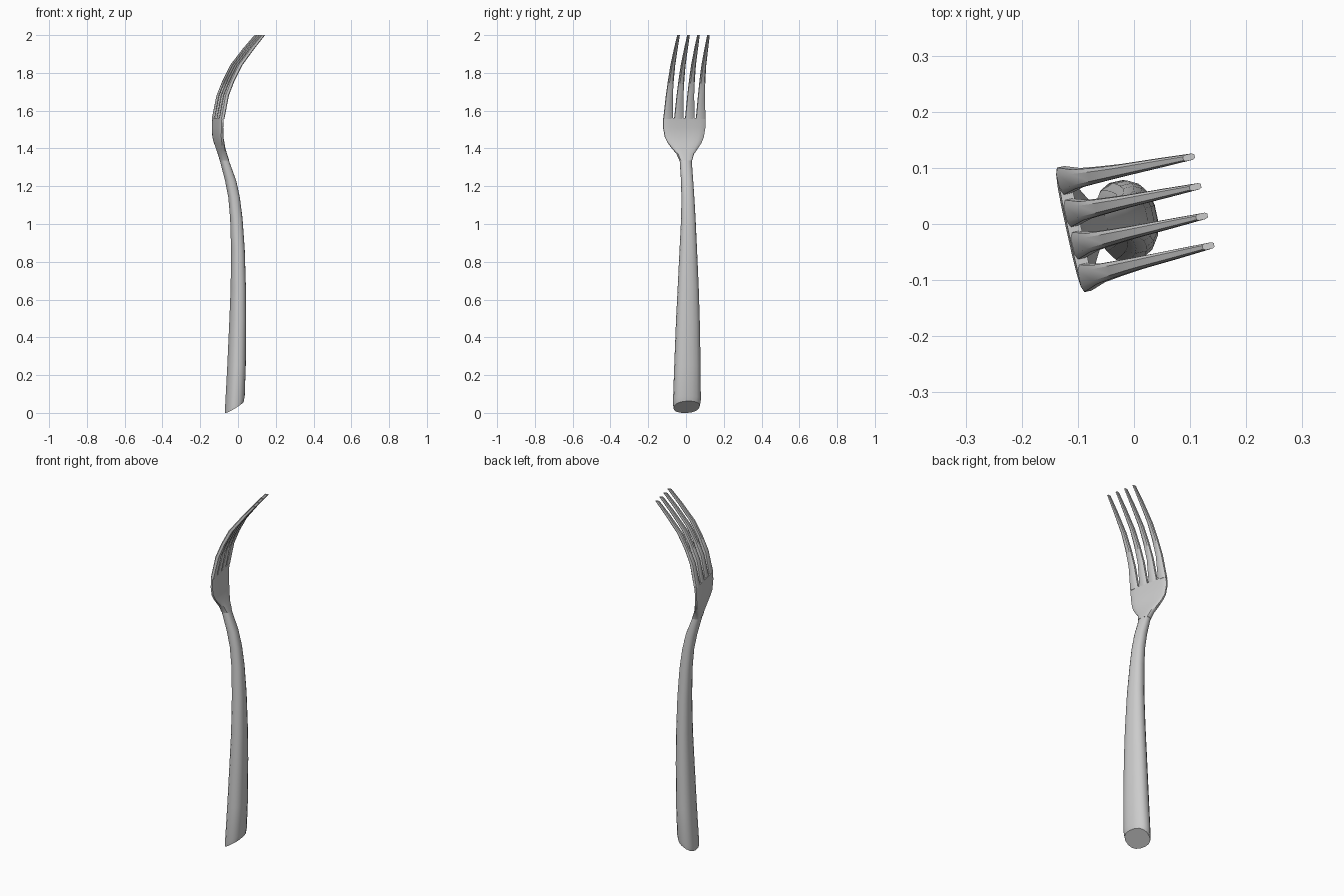
import bpy, bmesh, math
from mathutils import Matrix

if "Cube" in bpy.data.objects:
    bpy.data.objects.remove(bpy.data.objects["Cube"], do_unlink=True)

# Single metal colour
steel = bpy.data.materials.new("brushed_steel")
steel.use_nodes = True
steel.diffuse_color = (0.6, 0.6, 0.6, 1)
steel.node_tree.nodes["Principled BSDF"].inputs["Base Color"].default_value = (0.6, 0.6, 0.6, 1)

TURN = Matrix.Rotation(math.radians(12.4), 4, 'Z')
MID = 0.014


def power(value, exponent):
    return math.copysign(abs(value) ** exponent, value)


def loft(name, sections, sides, boxy):
    """Sections: height, forward offset, half depth, half width, side centre, tilt."""
    bm = bmesh.new()
    rings = []
    for z, u, depth, width, v, tilt in sections:
        ring = []
        for i in range(sides):
            a = math.tau * (i + 0.5) / sides
            du = depth * power(math.cos(a), boxy)
            dv = width * power(math.sin(a), boxy)
            ring.append(bm.verts.new((u + du, v + dv, z + tilt * du)))
        rings.append(ring)
    for low, high in zip(rings, rings[1:]):
        for i in range(sides):
            j = (i + 1) % sides
            bm.faces.new((low[i], low[j], high[j], high[i]))
    bm.faces.new(rings[0][::-1])
    bm.faces.new(rings[-1])
    bmesh.ops.transform(bm, matrix=TURN, verts=bm.verts)
    bmesh.ops.recalc_face_normals(bm, faces=bm.faces)
    mesh = bpy.data.meshes.new(name)
    bm.to_mesh(mesh)
    bm.free()
    mesh.materials.append(steel)
    obj = bpy.data.objects.new(name, mesh)
    bpy.context.collection.objects.link(obj)
    bpy.ops.object.select_all(action='DESELECT')
    obj.select_set(True)
    bpy.context.view_layer.objects.active = obj
    bpy.ops.object.shade_smooth_by_angle(angle=math.radians(35))
    return obj


# Handle with an oblique cut end, narrowing to the neck
handle = [
    (0.031, -0.018, 0.048, 0.070, 0.008, 0.65),
    (0.060, -0.015, 0.050, 0.074, 0.008, 0.60),
    (0.25, -0.006, 0.047, 0.070, 0.009, 0),
    (0.49, 0.001, 0.043, 0.063, 0.010, 0),
    (0.66, 0.004, 0.039, 0.056, 0.011, 0),
    (0.87, 0.002, 0.035, 0.046, 0.012, 0),
    (1.03, -0.006, 0.032, 0.038, MID, 0),
    (1.14, -0.018, 0.030, 0.034, MID, 0),
    (1.23, -0.037, 0.029, 0.032, MID, 0),
    (1.34, -0.072, 0.023, 0.032, MID, 0),
]
loft("handle", handle, 16, 0.85)

# Flat head flaring out from the neck
head = [
    (1.335, -0.070, 0.023, 0.033, MID, 0),
    (1.37, -0.081, 0.020, 0.046, MID, 0),
    (1.40, -0.091, 0.017, 0.070, MID, 0),
    (1.43, -0.099, 0.015, 0.092, MID, 0),
    (1.46, -0.106, 0.013, 0.106, MID, 0),
    (1.51, -0.108, 0.012, 0.115, MID, 0),
    (1.56, -0.105, 0.012, 0.115, MID, 0),
]
loft("head", head, 16, 0.6)

# Four tapering tines: height, forward offset, half depth, half width, spacing
tine = [
    (1.555, -0.105, 0.012, 0.026, 0.059),
    (1.68, -0.080, 0.013, 0.018, 0.058),
    (1.76, -0.048, 0.013, 0.015, 0.057),
    (1.84, -0.007, 0.014, 0.012, 0.056),
    (1.93, 0.062, 0.013, 0.009, 0.055),
    (2.0, 0.121, 0.011, 0.006, 0.054),
]
for n in range(4):
    loft(f"tine_{n + 1}",
         [(z, u, d, w, MID + (n - 1.5) * s, 0) for z, u, d, w, s in tine],
         8, 0.6)
